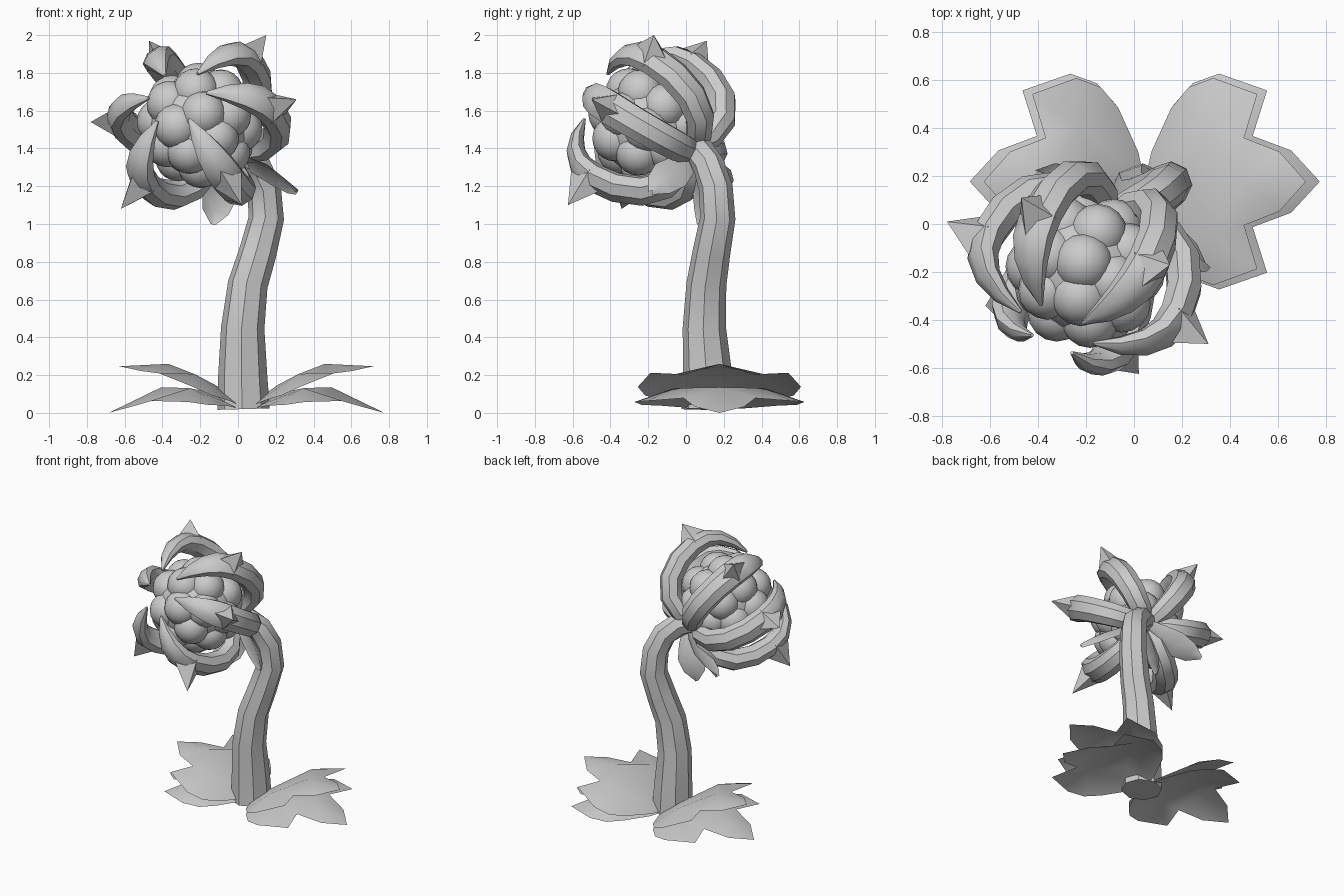
import bpy, bmesh, math
from mathutils import Vector, Matrix

if "Cube" in bpy.data.objects:
    bpy.data.objects.remove(bpy.data.objects["Cube"])

AXIS = Vector((-.38, -.79, .48)).normalized()   # direction the flower faces
MID = Vector((-.232, -.252, 1.558))             # centre of the ring of thorn tips


def finish(name, bm, angle=35):
    bmesh.ops.recalc_face_normals(bm, faces=bm.faces)
    me = bpy.data.meshes.new(name)
    bm.to_mesh(me)
    bm.free()
    ob = bpy.data.objects.new(name, me)
    bpy.context.collection.objects.link(ob)
    bpy.ops.object.select_all(action='DESELECT')
    ob.select_set(True)
    bpy.context.view_layer.objects.active = ob
    bpy.ops.object.shade_smooth_by_angle(angle=math.radians(angle))
    return ob


def sweep(bm, pts, radii, ref, sides=8):
    """Capped tube along pts; radii are (across, through) pairs."""
    rings = []
    for i, p in enumerate(pts):
        t = (pts[min(i + 1, len(pts) - 1)] - pts[max(i - 1, 0)]).normalized()
        b = (ref - t * ref.dot(t)).normalized()
        n = t.cross(b)
        ring = []
        for k in range(sides):
            a = math.tau * (k + .5) / sides
            ring.append(bm.verts.new(p + b * math.cos(a) * radii[i][0] + n * math.sin(a) * radii[i][1]))
        rings.append(ring)
    for r0, r1 in zip(rings, rings[1:]):
        for k in range(sides):
            j = (k + 1) % sides
            bm.faces.new((r0[k], r0[j], r1[j], r1[k]))
    bm.faces.new(rings[0])
    bm.faces.new(rings[-1])


# Stem: thick at the ground, bending over into the back of the flower
stem = [(.03, .115, .02, .138), (.025, .115, .2, .13), (.025, .097, .45, .115), (.052, .108, .68, .106),
        (.105, .135, .85, .1), (.15, .168, 1.03, .094), (.138, .158, 1.19, .09),
        (.09, .12, 1.31, .085), (.0, .07, 1.385, .082), (-.1, .02, 1.41, .07)]
bm = bmesh.new()
sweep(bm, [Vector(p[:3]) for p in stem], [(p[3], p[3]) for p in stem], Vector((.9, -.43, 0)))
finish("stem", bm)

# Flower head: core with 24 berries, four on each side of a cube
up = Vector((.49, .38, .79))
up = (up - AXIS * up.dot(AXIS)).normalized()
side = AXIS.cross(up)
rot = Matrix((AXIS, up, side)).transposed() @ Matrix.Rotation(math.radians(45), 3, 'X')
head_c = MID - AXIS * .075
bm = bmesh.new()
bmesh.ops.create_icosphere(bm, subdivisions=3, radius=.275, matrix=Matrix.Translation(head_c))
for ax in range(3):
    for s in (-1, 1):
        for a in (-.43, .43):
            for b in (-.43, .43):
                v = Vector((0, 0, 0))
                v[ax], v[(ax + 1) % 3], v[(ax + 2) % 3] = s, a, b
                pos = head_c + rot @ v.normalized() * .212
                bmesh.ops.create_uvsphere(bm, u_segments=16, v_segments=10, radius=.122,
                                          matrix=Matrix.Translation(pos))
finish("berry_head", bm)

# Claw petals: arc around the head, taper to a point, with a thorn on the outside
tips = [(-.47, .11, 1.97), (.15, -.17, 2.0), (-.78, .01, 1.54),
        (.31, -.5, 1.66), (-.62, -.34, 1.08), (.02, -.625, 1.1)]
# radius from axis, height along axis, half width, half thickness
claw = [(.02, -.33, .055, .055), (.13, -.38, .075, .07), (.25, -.368, .084, .075),
        (.35, -.29, .088, .077), (.41, -.165, .09, .076), (.428, -.035, .094, .072),
        (.41, .07, .092, .064), (.355, .145, .076, .052), (.27, .2, .048, .036), (.165, .235, .008, .008)]
for i, tip in enumerate(tips):
    apex = Vector(tip)
    out = apex - MID
    out = (out - AXIS * out.dot(AXIS)).normalized()
    tan = AXIS.cross(out)
    bm = bmesh.new()
    sweep(bm, [MID + out * r + AXIS * h for r, h, w, d in claw], [c[2:] for c in claw], tan)
    base = [bm.verts.new(MID + out * r + AXIS * h + tan * t)
            for r, h, t in ((.47, -.11, 0), (.44, -.02, .09), (.455, .1, 0), (.44, -.02, -.09))]
    top = bm.verts.new(apex)
    for k in range(4):
        bm.faces.new((base[k], base[(k + 1) % 4], top))
    finish(f"claw_petal_{i + 1}", bm)

# Sepals: drooping leaves under the flower
hub = Vector((-.04, .05, 1.37))
sepals = [((.32, -.18, 1.18), (.2, .6, -.5)), ((-.14, .085, 1.0), (1, .35, -.1)),
          ((-.4, .22, 1.15), (.5, .6, .6))]
for i, (tip, across) in enumerate(sepals):
    run = Vector(tip) - hub
    across = Vector(across)
    across = (across - run * across.dot(run) / run.length_squared).normalized()
    lift = across.cross(run).normalized()
    if lift.dot(AXIS) > 0:
        lift = -lift
    bm = bmesh.new()
    rows = []
    for t, w in ((0, .03), (.3, .075), (.58, .1), (.82, .075), (1, .012)):
        c = hub + run * t + lift * .1 * t * (1 - t)
        rows.append([bm.verts.new(c + across * w * s - lift * .025 * abs(s)) for s in (-1, 0, 1)])
    for a, b in zip(rows, rows[1:]):
        for k in (0, 1):
            bm.faces.new((a[k], a[k + 1], b[k + 1], b[k]))
    finish(f"sepal_{i + 1}", bm, 60)

# Ground leaves: three-lobed, two layers on each side (length, width, fold offset)
edge = [(0, 0, 0), (.03, .13, -.01), (.12, .32, -.02), (.2, .41, -.03), (.31, .45, -.025),
        (.51, .38, -.01), (.45, .19, -.03), (.61, .13, -.03), (.73, 0, 0),
        (.18, 0, .005), (.45, 0, .02), (.3, .24, .02)]
S1, S2, M = 9, 10, 11
faces = [(0, S1, M, 1), (1, M, 2), (2, M, 3), (3, M, 4), (4, M, 5), (5, M, 6),
         (S1, S2, M), (S2, 6, M), (S2, 7, 6), (S2, 8, 7)]
layers = {"lower": (1, .02, .6, -.86, .2), "upper": (.92, .03, .8, -.71, .2)}
for lname, (sc, z0, z1, z2, droop) in layers.items():
    for sname, sx in (("right", 1), ("left", -1)):
        bm = bmesh.new()
        for sy in (-1, 1):
            vs = []
            for x, y, dz in edge:
                x, y = x * sc, y * (1 + sc) / 2
                z = z0 + z1 * x + z2 * x * x - droop * y * y + dz
                vs.append(bm.verts.new((.045 + sx * x, .177 + sy * y, max(z, 0))))
            for f in faces:
                bm.faces.new([vs[k] for k in f])
        bmesh.ops.remove_doubles(bm, verts=bm.verts, dist=.0005)
        finish(f"ground_leaf_{lname}_{sname}", bm, 40)
